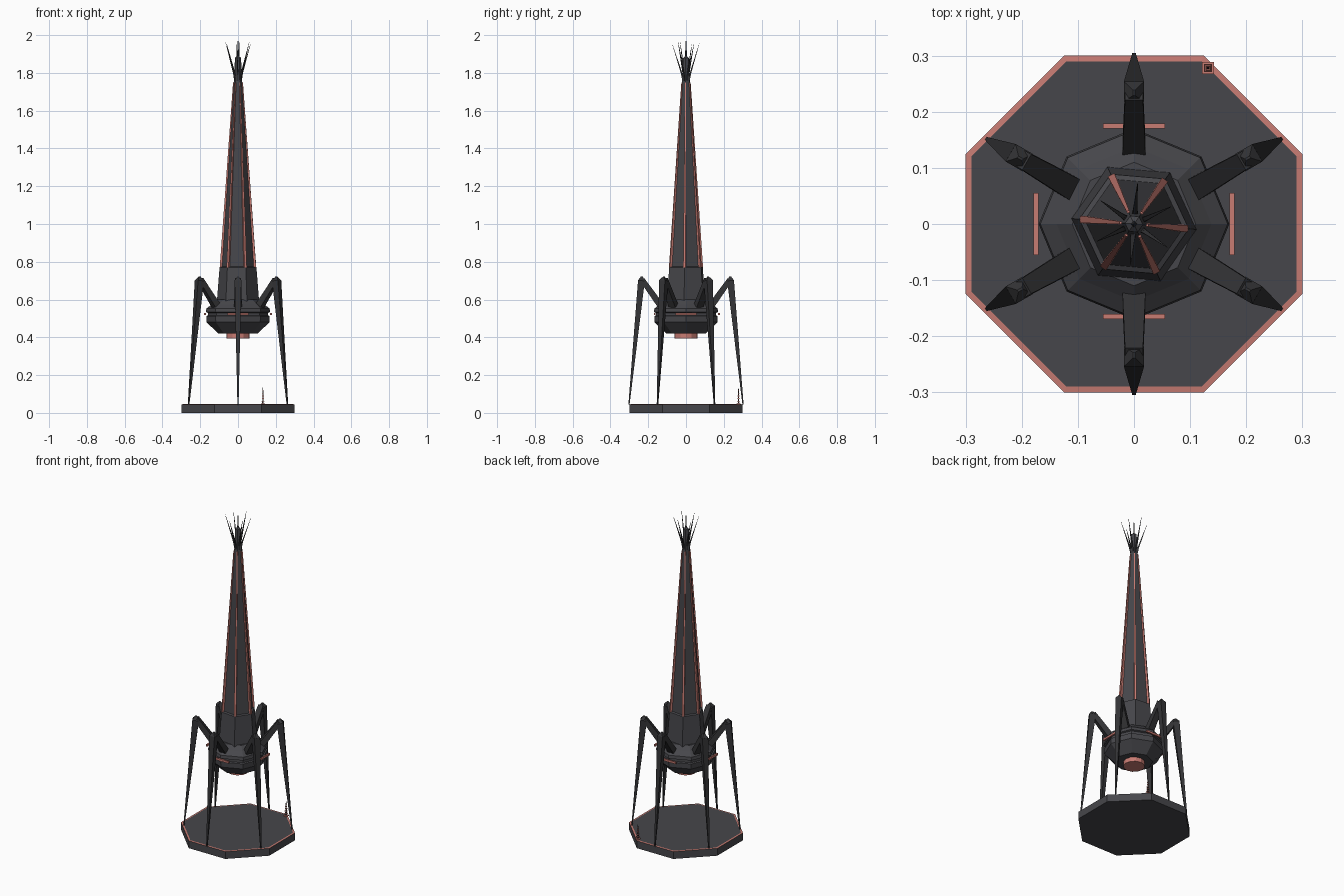
import bpy, bmesh, math
from mathutils import Vector, Matrix

if "Cube" in bpy.data.objects:
    bpy.data.objects.remove(bpy.data.objects["Cube"])


def material(name, rgb):
    m = bpy.data.materials.new(name)
    m.diffuse_color = (*rgb, 1)
    m.use_nodes = True
    m.node_tree.nodes["Principled BSDF"].inputs["Base Color"].default_value = m.diffuse_color
    return m


GREY = material("dark grey", (0.062, 0.062, 0.07))
BLACK = material("charcoal", (0.034, 0.034, 0.037))
RED = material("salmon red", (0.58, 0.2, 0.17))


def finish(name, bm, *mats):
    bmesh.ops.recalc_face_normals(bm, faces=bm.faces)
    me = bpy.data.meshes.new(name)
    bm.to_mesh(me)
    bm.free()
    for m in mats:
        me.materials.append(m)
    ob = bpy.data.objects.new(name, me)
    bpy.context.collection.objects.link(ob)
    return ob


def loft(bm, rings):
    """Skin a list of point rings and cap both ends."""
    vs = [[bm.verts.new(p) for p in r] for r in rings]
    n = len(vs[0])
    for a, b in zip(vs, vs[1:]):
        for i in range(n):
            j = (i + 1) % n
            bm.faces.new((a[i], a[j], b[j], b[i]))
    bm.faces.new(vs[0][::-1])
    bm.faces.new(vs[-1])


def ring(r, z, n, deg):
    return [(r * math.cos(math.radians(deg) + math.tau * i / n),
             r * math.sin(math.radians(deg) + math.tau * i / n), z) for i in range(n)]


def lathe(name, profile, n, deg, *mats):
    bm = bmesh.new()
    loft(bm, [ring(r, z, n, deg) for r, z in profile])
    return finish(name, bm, *mats)


def box(bm, centre, size, turn=0):
    m = (Matrix.Rotation(math.radians(turn), 4, 'Z') @ Matrix.Translation(centre)
         @ Matrix.Diagonal((*size, 1)))
    bmesh.ops.create_cube(bm, size=1, matrix=m)


def strut(bm, a, b, wa, wb):
    """Four-sided tapered bar lying in the xz plane before turning."""
    d = (Vector(b) - Vector(a)).normalized()
    side = Vector((0, 1, 0))
    up = d.cross(side)
    rings = []
    for p, (w, h) in ((a, wa), (b, wb)):
        p = Vector(p)
        rings.append([p + side * w * s + up * h * t
                      for s, t in ((-.5, -.5), (.5, -.5), (.5, .5), (-.5, .5))])
    loft(bm, rings)


# Octagonal base with a painted rim on its top face
C = 1 / math.cos(math.pi / 8)
base = lathe("base_plate", [(0.3 * C, 0), (0.3 * C, 0.045), (0.29 * C, 0.046)],
             8, 22.5, GREY, RED)
for f in base.data.polygons:
    if len(f.vertices) == 4 and f.center.z > 0.04:
        f.material_index = 1

# Pod carried by the legs
lathe("pod", [(0.105, 0.42), (0.166, 0.48), (0.168, 0.512), (0.16, 0.516), (0.16, 0.53),
              (0.17, 0.534), (0.167, 0.553), (0.138, 0.575), (0.11, 0.6)], 8, 0, GREY)
lathe("pod_belly_light", [(0.06, 0.393), (0.06, 0.425)], 12, 0, RED)

# Light strips on the four sides of the pod
bm = bmesh.new()
for k, r in enumerate((0.175, 0.175, 0.175, 0.165)):
    box(bm, (r, 0, 0.523), (0.009, 0.11, 0.012), 90 * k)
finish("pod_light_strips", bm, RED)

# Tapering six-sided spire with a small ledge
lathe("spire", [(0.113, 0.58), (0.098, 0.77), (0.088, 0.775), (0.022, 1.76),
                (0.016, 1.88), (0.004, 1.89)], 6, -5, GREY)

# Red strips along the spire edges
bm = bmesh.new()
for k in range(6):
    part = bmesh.new()
    strut(part, (0.09, 0, 0.77), (0.023, 0, 1.75), (0.013, 0.013), (0.005, 0.006))
    part.transform(Matrix.Rotation(math.radians(60 * k - 5), 4, 'Z'))
    me = bpy.data.meshes.new("strip")
    part.to_mesh(me)
    part.free()
    bm.from_mesh(me)
    bpy.data.meshes.remove(me)
finish("spire_edge_strips", bm, RED)

# Needle and splayed spikes at the tip
lathe("tip_needle", [(0.006, 1.88), (0.001, 2.0 - 0.025)], 4, 0, BLACK)
for k in range(6):
    bm = bmesh.new()
    top = 1.96 if k % 2 else 2.0 - 0.05
    strut(bm, (0.012, 0, 1.74), (0.024, 0, 1.8), (0.012, 0.008), (0.008, 0.007))
    strut(bm, (0.024, 0, 1.8), (0.072, 0, top), (0.008, 0.007), (0.001, 0.001))
    bm.transform(Matrix.Rotation(math.radians(60 * k + 25), 4, 'Z'))
    finish(f"tip_spike_{k + 1}", bm, BLACK)

# Six jointed legs
for k in range(6):
    bm = bmesh.new()
    strut(bm, (0.125, 0, 0.555), (0.232, 0, 0.705), (0.042, 0.035), (0.032, 0.028))
    strut(bm, (0.236, 0, 0.70), (0.302, 0, 0.043), (0.036, 0.036), (0.006, 0.006))
    # pointed knee cap
    strut(bm, (0.236, 0, 0.70), (0.234, 0, 0.722), (0.036, 0.036), (0.004, 0.01))
    bm.transform(Matrix.Rotation(math.radians(60 * k + 30), 4, 'Z'))
    finish(f"leg_{k + 1}", bm, BLACK)

# Small mast on the rim of the base
bm = bmesh.new()
loft(bm, [ring(0.006, 0.045, 4, 45), ring(0.0015, 0.135, 4, 45)])
mast = finish("mast", bm, BLACK)
bm = bmesh.new()
box(bm, (0, 0, 0.048), (0.022, 0.022, 0.006))
for i in range(5):
    s = 0.014 - 0.002 * i
    box(bm, (0, 0, 0.062 + 0.014 * i), (s, s, 0.004))
rings = finish("mast_rings", bm, RED)
for ob in (mast, rings):
    ob.location = (0.132, 0.278, 0)
